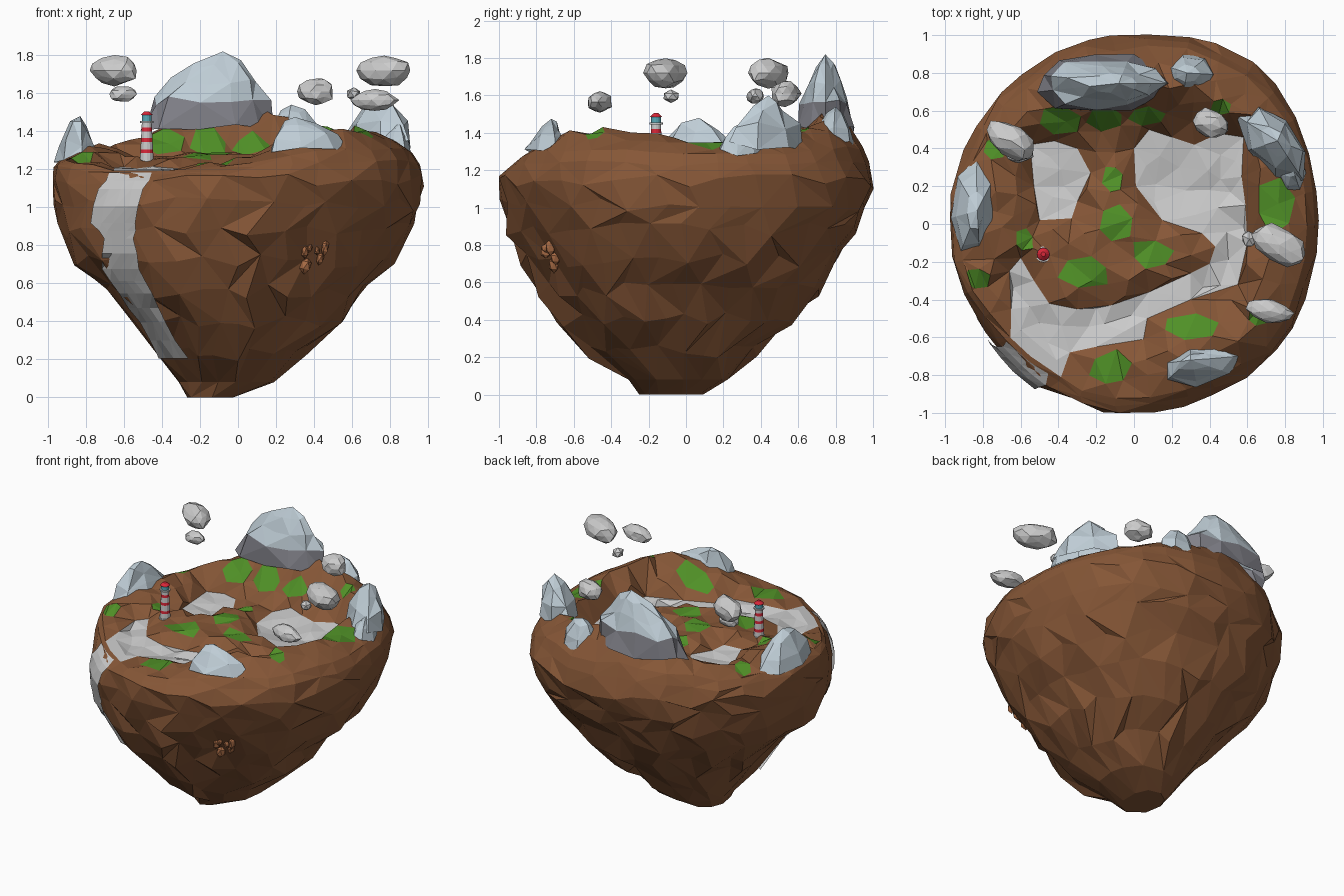
import bpy, bmesh, random
from math import sin, cos, pi, atan2, hypot, exp, radians, degrees
from mathutils import Vector, Matrix
from mathutils.bvhtree import BVHTree
from mathutils.geometry import delaunay_2d_cdt

if "Cube" in bpy.data.objects:
    bpy.data.objects.remove(bpy.data.objects["Cube"])

random.seed(4)
J = random.uniform


def material(name, col):
    m = bpy.data.materials.new(name)
    m.diffuse_color = (*col, 1)
    m.use_nodes = True
    m.node_tree.nodes["Principled BSDF"].inputs["Base Color"].default_value = m.diffuse_color
    return m


EARTH = material("earth", (.24, .095, .038))
GRASS = material("grass", (.08, .28, .02))
WATER = material("water", (.8, .8, .8))
SNOW = material("snow", (.52, .61, .67))
STONE = material("stone", (.22, .22, .25))
RED = material("red", (.7, .02, .04))
TEAL = material("teal", (.1, .4, .48))
CLAY = material("clay", (.4, .15, .06))


def make(name, verts, faces, mats=(), slots=None, merge_low=0):
    me = bpy.data.meshes.new(name)
    me.from_pydata(verts, [], faces)
    for m in mats:
        me.materials.append(m)
    if slots:
        me.polygons.foreach_set("material_index", slots)
    bm = bmesh.new()
    bm.from_mesh(me)
    bmesh.ops.remove_doubles(bm, verts=bm.verts, dist=.0005)
    if merge_low:  # coarser facets towards the narrow foot
        bmesh.ops.remove_doubles(bm, verts=[v for v in bm.verts if v.co.z < .8], dist=merge_low)
    bmesh.ops.recalc_face_normals(bm, faces=bm.faces)
    bm.to_mesh(me)
    bm.free()
    ob = bpy.data.objects.new(name, me)
    bpy.context.collection.objects.link(ob)
    return ob


def bridge(rows, n):
    """Triangles between stacked closed rings of n points."""
    faces = []
    for i in range(rows - 1):
        for j in range(n):
            a, b = i * n + j, i * n + (j + 1) % n
            c, d = b + n, a + n
            faces += [(a, b, c), (a, c, d)] if (i + j) % 2 else [(a, b, d), (b, c, d)]
    return faces


def inside(x, y, poly):
    hit = False
    for (x1, y1), (x2, y2) in zip(poly, poly[1:] + poly[:1]):
        if (y1 > y) != (y2 > y) and x < (x2 - x1) * (y - y1) / (y2 - y1) + x1:
            hit = not hit
    return hit


# ---- island outline and height field
def bulge(a, low=0):
    g = lambda c, w: exp(-(((degrees(a) - c + 180) % 360 - 180) / w) ** 2)
    return 1 + .07 * g(52, 24) + .02 * g(320, 20) - .04 * g(224, 22) + low * (.1 * g(224, 28) - .11 * g(302, 24))


RIDGE = [1.36, 1.38, 1.41, 1.40, 1.36, 1.31, 1.33, 1.26, 1.19, 1.25, 1.40, 1.42]
LEVEL = 1.2


def rim_radius(a):
    return .935 * bulge(a)


def height(x, y):
    a = atan2(y, x) % (2 * pi)
    k = degrees(a) / 30
    i, f = int(k) % 12, k % 1
    ridge = RIDGE[i] * (1 - f) + RIDGE[(i + 1) % 12] * f
    if 216 < degrees(a) < 246:
        ridge = 1.195
    r = hypot(x, y) / rim_radius(a)
    t = min(max((r - .55) / .28, 0), 1)
    floor = 1.25 + .03 * exp(-((x + .1) ** 2 + (y + .05) ** 2) / .06)
    z = floor + (ridge - floor) * t * t * (3 - 2 * t)
    z -= max(0, (r - .85) / .15) * (ridge - 1.19) * .5
    return z + .17 * exp(-((x + .1) / .38) ** 2 - ((y - .74) / .17) ** 2)


# ---- island body rings: z, xmin, xmax, ymin, ymax
N = 34
RINGS = [(0, -.27, -.02, -.25, .09), (.08, -.32, .19, -.31, .22), (.23, -.42, .36, -.53, .37),
         (.4, -.56, .55, -.69, .56), (.56, -.69, .68, -.81, .71), (.72, -.84, .81, -.9, .81),
         (.88, -.93, .91, -.96, .9), (1.02, -.97, .95, -.99, .96), (1.14, -.98, .98, -1, 1)]
rim = []
for j in range(N):
    a = 2 * pi * (j + J(-.15, .15)) / N
    r = rim_radius(a) * J(.975, 1.01)
    rim.append((r * cos(a), r * sin(a)))
verts = []
for i, (z, x0, x1, y0, y1) in enumerate(RINGS):
    w = .02 if 1 < i < 8 else .006
    low = 0 if i < 2 or i > 7 else [.6, .8, 1, 1, .6, .3][i - 2]
    for j in range(N):
        a = 2 * pi * (j + J(-.2, .2) + .5 * (i % 2) * (i < 8)) / N
        s = bulge(a, low) * (1 + J(-w, w))
        verts.append(((x0 + x1) / 2 + s * (x1 - x0) / 2 * cos(a), (y0 + y1) / 2 + s * (y1 - y0) / 2 * sin(a),
                      z + (J(-.04, .04) if i > 1 else 0)))
for x, y in rim:
    s = J(1.025, 1.05)
    verts.append((x * s, y * s, 1.14 * .45 + height(x, y) * .55 + J(0, .02)))
for x, y in rim:
    verts.append((x, y, height(x, y)))
faces = bridge(len(RINGS) + 2, N) + [tuple(range(N))]
slots = [0] * len(faces)
tree = BVHTree.FromPolygons(verts, faces)

# ---- island top: lakes, river and grass cut in as constrained outlines
lake = [(-.55, .42), (-.42, .44), (-.3, .4), (-.23, .27), (-.3, .12), (-.33, .03), (-.5, .02), (-.53, .2)]
river = [(0, .4), (.08, .5), (.2, .46), (.32, .42), (.45, .48), (.58, .46), (.57, .25), (.59, .1), (.6, -.1),
         (.55, -.32), (.3, -.4), (.07, -.5), (.05, -.61), (-.2, -.65), (-.34, -.68), (-.41, -.72), (-.6, -.56),
         (-.65, -.45), (-.66, -.25), (-.6, -.18), (-.53, -.3), (-.45, -.42), (-.3, -.45), (-.12, -.43),
         (.08, -.36), (.3, -.26), (.4, -.21), (.43, -.12), (.36, -.05), (.15, .02), (.01, .2)]
BLOBS = [(-.1, 0, .11, .11), (-.26, -.26, .15, .11), (.09, -.16, .12, .09), (-.11, .24, .06, .08),
         (-.58, -.09, .06, .07), (-.83, -.29, .07, .06), (-.12, -.77, .12, .1), (.3, -.54, .19, .07),
         (.66, -.49, .07, .06), (.75, .1, .11, .15), (-.4, .55, .12, .08), (-.15, .56, .1, .07),
         (.06, .57, .1, .06), (.46, .62, .06, .05), (-.74, .4, .07, .06)]
grass = []
for cx, cy, rx, ry in BLOBS:
    grass.append([(cx + rx * J(.7, 1.15) * cos(k * pi / 3 + .3), cy + ry * J(.7, 1.15) * sin(k * pi / 3 + .3))
                  for k in range(6)])
pts, edges = [], []
for loop in [rim, lake, river] + grass:
    s = len(pts)
    pts += loop
    edges += [(s + k, s + (k + 1) % len(loop)) for k in range(len(loop))]
for _ in range(2500):
    a, r = J(0, 2 * pi), J(0, 1) ** .5 * .91
    p = (r * rim_radius(a) * cos(a), r * rim_radius(a) * sin(a))
    if all(hypot(p[0] - q[0], p[1] - q[1]) > .08 for q in pts):
        pts.append(p)
tv, _, tf, orig = delaunay_2d_cdt([Vector(p) for p in pts], edges, [], 0, 1e-4)[:4]
base, wet, top = len(verts), set(), []
for f in tf:
    cx, cy = sum(tv[i].x for i in f) / 3, sum(tv[i].y for i in f) / 3
    if not inside(cx, cy, rim):
        continue
    spill = 220 < degrees(atan2(cy, cx)) % 360 < 243 and hypot(cx, cy) > .8
    pool = inside(cx, cy, lake) or inside(cx, cy, river)
    if pool:
        wet.update(f)
    slots.append(2 if pool or spill else 1 if any(inside(cx, cy, g) for g in grass) else 0)
    top.append(tuple(base + i for i in f))
for i, v in enumerate(tv):
    on_rim = any(o < N for o in orig[i])
    shore = any(N <= o < N + len(lake) + len(river) for o in orig[i])
    wave = J(-.005, .015) if shore else J(-.03, .005)
    verts.append((v.x, v.y, LEVEL + wave if i in wet else height(v.x, v.y) + (0 if on_rim else J(-.02, .025))))
make("island", verts, faces + top, (EARTH, GRASS, WATER), slots, .075)

# ---- waterfall draped over the front of the body: z, left x, right x
FALL = [(1.185, -.67, -.45), (1.1, -.72, -.49), (.92, -.76, -.53), (.84, -.69, -.54), (.68, -.7, -.51),
        (.55, -.61, -.44), (.4, -.5, -.37), (.21, -.4, -.25)]
fv, ff = [], []
ROWS, COLS = 2 * len(FALL) - 1, 5
for i in range(ROWS):
    p, q = FALL[i // 2], FALL[min(i // 2 + i % 2, len(FALL) - 1)]
    z, xl, xr = [(u + v) / 2 for u, v in zip(p, q)]
    for c in range(COLS):
        x = xl + (xr - xl) * c / (COLS - 1) + (J(-.015, .015) if i % 2 else 0)
        hit = tree.ray_cast(Vector((x, -2, z)), Vector((0, 1, 0)))[0]
        if hit is None:
            hit = tree.find_nearest(Vector((x, -.6, z)))[0]
        fv.append(hit + Vector((hit.x, hit.y, -.15)).normalized() * (.008 if i < 2 else .02))
for i in range(ROWS - 1):
    for c in range(COLS - 1):
        a = i * COLS + c
        ff += [(a, a + COLS, a + 1), (a + 1, a + COLS, a + COLS + 1)]
fall = make("waterfall", fv, ff, (WATER,))
if sum(p.normal.y * p.area for p in fall.data.polygons) > 0:
    fall.data.flip_normals()


# ---- snowy peaks
def peak(name, cx, cy, rx, ry, rot, tip, levels, n=9, dark=0):
    v = []
    for z, s in levels:
        for k in range(n):
            a = 2 * pi * k / n
            q = s * J(.86, 1.1)
            x, y = rx * q * cos(a), ry * q * sin(a)
            # upper rings lean towards the tip
            lean = 1 - s if s < 1 else 0
            v.append((cx + (tip[0] - cx) * lean + x * cos(rot) - y * sin(rot),
                      cy + (tip[1] - cy) * lean + x * sin(rot) + y * cos(rot), z + J(-.025, .025)))
    f = bridge(len(levels), n)
    sl = [1 if i < dark * 2 * n else 0 for i in range(len(f))]
    o = (len(levels) - 1) * n
    v.append(tip)
    f += [(o + k, o + (k + 1) % n, len(v) - 1) for k in range(n)]
    make(name, v, f, (SNOW, STONE), sl + [0] * n)


peak("main_peak", -.16, .745, .335, .15, 0, (-.08, .745, 1.82),
     [(1.42, 1.08), (1.56, .9), (1.66, .65), (1.75, .36)], 11, 1)
for name, cx, cy, rx, ry, rot, tip, low in [("left_peak", -.85, .08, .24, .11, 1.5, (-.83, .07, 1.48), 1.25),
                                            ("right_peak", .74, .43, .23, .13, -.9, (.76, .44, 1.6), 1.33),
                                            ("right_spur", .83, .29, .11, .07, 1.7, (.84, .3, 1.45), 1.3),
                                            ("back_peak", .29, .79, .14, .11, 0, (.28, .8, 1.54), 1.34),
                                            ("front_peak", .36, -.74, .21, .1, .2, (.3, -.72, 1.475), 1.3)]:
    d = tip[2] - low
    peak(name, cx, cy, rx, ry, rot, tip, [(low, 1.08), (low + .4 * d, .88), (low + .78 * d, .45)], 7)


# ---- faceted blobs: clouds and clay boulders
def blob(name, loc, size, rot=0, mat=None, tilt=0):
    bm = bmesh.new()
    bmesh.ops.create_icosphere(bm, subdivisions=2 if size[0] > .05 else 1, radius=1.06)
    for v in bm.verts:
        v.co *= J(.84, 1.06)
    bm.transform(Matrix.Translation(loc) @ Matrix.Rotation(rot, 4, 'Z') @ Matrix.Rotation(tilt, 4, 'Y')
                 @ Matrix.Diagonal((*size, 1)))
    me = bpy.data.meshes.new(name)
    bm.to_mesh(me)
    bm.free()
    if mat:
        me.materials.append(mat)
    bpy.context.collection.objects.link(bpy.data.objects.new(name, me))


for k, (loc, size, rot) in enumerate([((-.65, .44, 1.72), (.145, .08, .075), -.6), ((-.61, .37, 1.595), (.075, .045, .042), 0),
                                      ((.41, .53, 1.61), (.1, .075, .07), -.4), ((.77, -.11, 1.72), (.15, .09, .085), -.55),
                                      ((.61, -.08, 1.595), (.038, .05, .035), .3), ((.72, -.46, 1.565), (.12, .06, .055), -.25)]):
    blob(f"cloud_{k + 1}", loc, size, rot)

for k, (x, z, w, h, t) in enumerate([(.355, .695, .032, .045, .2), (.35, .765, .02, .04, 0), (.375, .785, .016, .025, .3),
                                     (.43, .73, .022, .038, .2), (.455, .79, .02, .045, .1), (.415, .77, .015, .025, 0)]):
    hit = tree.ray_cast(Vector((x, -2, z)), Vector((0, 1, 0)))[0]
    blob(f"clay_boulder_{k + 1}", hit + Vector((.002, -.008, 0)), (w, .03, h), 0, CLAY, t)

# ---- lighthouse: stacked bands of z, lower radius, upper radius, material
LX, LY = -.48, -.16
BANDS = [(1.22, 1.25, .045, .042, None), (1.25, 1.285, .036, .034, None), (1.285, 1.305, .034, .033, RED),
         (1.305, 1.345, .033, .031, None), (1.345, 1.365, .031, .03, RED), (1.365, 1.4, .03, .028, None),
         (1.4, 1.42, .028, .027, RED), (1.42, 1.445, .027, .026, None), (1.445, 1.455, .036, .036, None),
         (1.455, 1.485, .026, .026, TEAL), (1.485, 1.505, .034, .012, RED)]
for k, (z0, z1, r0, r1, m) in enumerate(BANDS):
    bpy.ops.mesh.primitive_cone_add(vertices=12, radius1=r0, radius2=r1, depth=z1 - z0, location=(LX, LY, (z0 + z1) / 2))
    ob = bpy.context.object
    ob.name = f"lighthouse_band_{k + 1}"
    if m:
        ob.data.materials.append(m)
